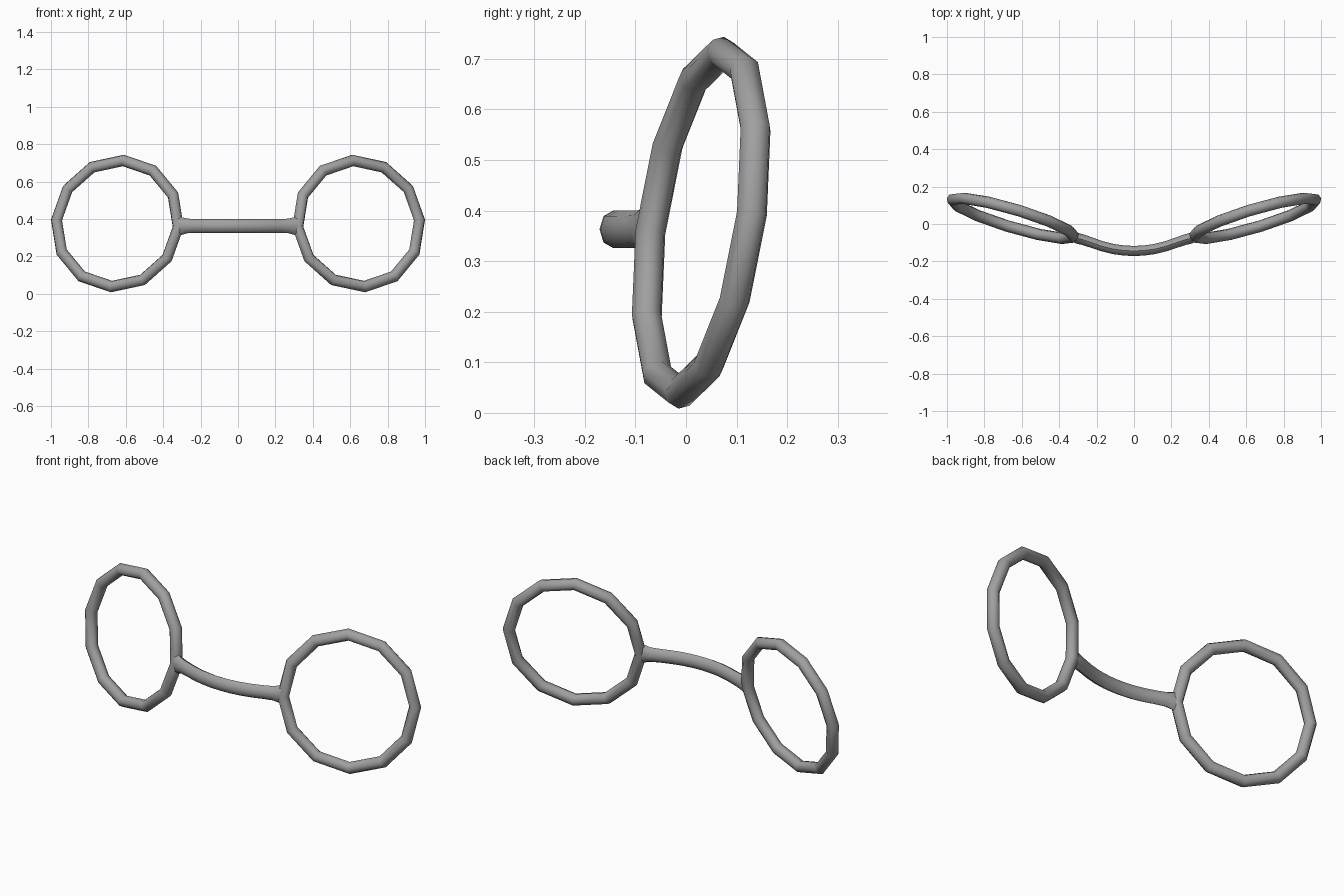
import bpy
import bmesh
from math import cos, sin, tau, radians
from mathutils import Vector

cube = bpy.data.objects.get("Cube")
if cube:
    bpy.data.objects.remove(cube)

SIDES = 8

metal = bpy.data.materials.new("grey metal")
metal.use_nodes = True
grey = (0.35, 0.35, 0.35, 1)
metal.diffuse_color = grey
metal.node_tree.nodes["Principled BSDF"].inputs["Base Color"].default_value = grey


def section(centre, a, b):
    """Elliptical cross-section spanned by the half-axes a and b."""
    return [centre + a * cos(tau * i / SIDES) + b * sin(tau * i / SIDES)
            for i in range(SIDES)]


def loft(name, sections, closed):
    """Skin a list of cross-sections into one smooth tube."""
    bm = bmesh.new()
    loops = [[bm.verts.new(p) for p in s] for s in sections]
    pairs = list(zip(loops, loops[1:]))
    if closed:
        pairs.append((loops[-1], loops[0]))
    else:
        bm.faces.new(loops[0])
        bm.faces.new(loops[-1])
    for p, q in pairs:
        for i in range(SIDES):
            j = (i + 1) % SIDES
            bm.faces.new((p[i], p[j], q[j], q[i]))
    bmesh.ops.recalc_face_normals(bm, faces=bm.faces)
    mesh = bpy.data.meshes.new(name)
    bm.to_mesh(mesh)
    bm.free()
    mesh.materials.append(metal)
    obj = bpy.data.objects.new(name, mesh)
    bpy.context.collection.objects.link(obj)
    bpy.ops.object.select_all(action="DESELECT")
    obj.select_set(True)
    bpy.context.view_layer.objects.active = obj
    bpy.ops.object.shade_smooth_by_angle(angle=radians(50))
    return obj


# Lens rims: twelve-sided rings, swept back and leaning
RIM_RADIUS, WIRE = 0.341, 0.031
for name, side in (("left_rim", 1), ("right_rim", -1)):
    centre = Vector((0.645 * side, 0.03, 0.376))
    normal = Vector((-0.3 * side, 1, -0.15)).normalized()
    up = Vector((-0.035 * side, 0.045, 0.368)).normalized()
    across = normal.cross(up)
    rim = []
    for k in range(12):
        out = up * cos(tau * k / 12) + across * sin(tau * k / 12)
        rim.append(section(centre + out * RIM_RADIUS, out * WIRE, normal * WIRE))
    loft(name, rim, True)

# Nose bridge: bowed forward, flaring where it joins the rims
# (x, y, half depth, half height)
half = [(0.05, -0.142, 0.027, 0.037), (0.11, -0.134, 0.027, 0.037),
        (0.17, -0.119, 0.027, 0.037), (0.22, -0.102, 0.027, 0.037),
        (0.27, -0.085, 0.028, 0.039), (0.3, -0.077, 0.029, 0.047),
        (0.325, -0.07, 0.025, 0.06)]
path = [(-x, y, d, h) for x, y, d, h in reversed(half)]
path += [(0, -0.144, 0.027, 0.037)] + half
bridge = []
for i, (x, y, depth, height) in enumerate(path):
    before, after = path[max(i - 1, 0)], path[min(i + 1, len(path) - 1)]
    along = Vector((after[0] - before[0], after[1] - before[1], 0)).normalized()
    back = Vector((-along.y, along.x, 0))
    bridge.append(section(Vector((x, y, 0.363)), back * depth, Vector((0, 0, height))))
loft("bridge", bridge, False)
